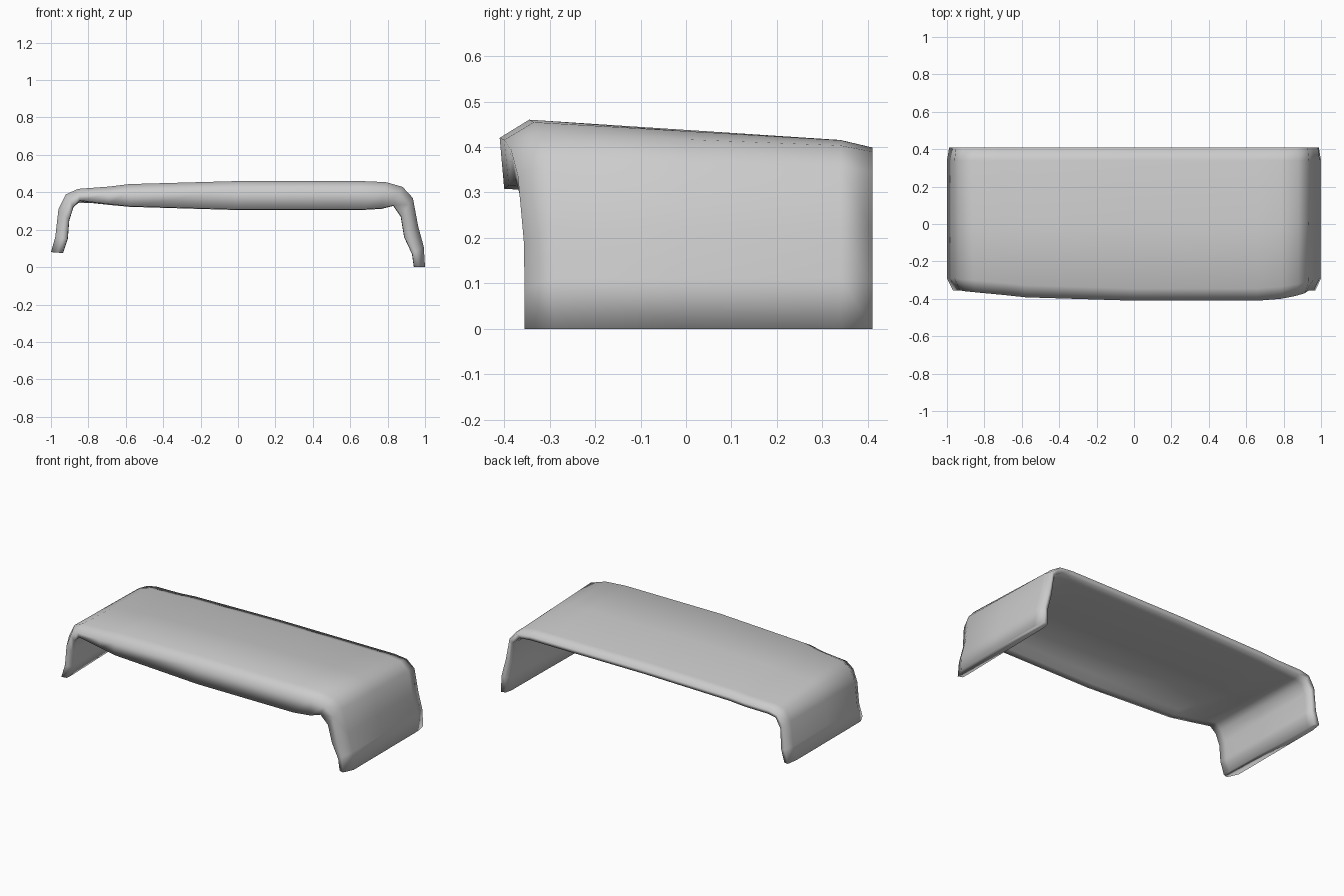
import bpy, bmesh
from mathutils import Vector

# Stations along the arch: outer x,z, inner x,z, front y, backward slope weight
STATIONS = [
    (-1.00, 0.08, -0.935, 0.075, -0.355, 0.0),
    (-0.977, 0.16, -0.91, 0.15, -0.355, 0.0),
    (-0.96, 0.31, -0.902, 0.25, -0.355, 0.0),
    (-0.92, 0.39, -0.88, 0.32, -0.36, 0.3),
    (-0.855, 0.42, -0.845, 0.355, -0.365, 0.6),
    (-0.69, 0.432, -0.69, 0.335, -0.38, 0.8),
    (-0.58, 0.445, -0.58, 0.323, -0.392, 0.9),
    (0.00, 0.46, 0.00, 0.305, -0.41, 1.0),
    (0.66, 0.46, 0.66, 0.305, -0.41, 1.0),
    (0.79, 0.455, 0.77, 0.312, -0.40, 0.9),
    (0.88, 0.43, 0.83, 0.328, -0.385, 0.6),
    (0.935, 0.37, 0.87, 0.27, -0.37, 0.3),
    (0.963, 0.22, 0.888, 0.16, -0.357, 0.0),
    (0.993, 0.11, 0.93, 0.07, -0.355, 0.0),
    (1.00, 0.00, 0.94, 0.00, -0.355, 0.0),
]


def section(ox, oz, ix, iz, yf, w):
    """Closed cross-section: front lip, outer skin, back rim, inner skin."""
    out, inn = Vector((ox, 0, oz)), Vector((ix, 0, iz))
    t = (inn - out).length
    front = min(t, 0.10)        # slab is thicker at the front than the back
    back = min(t, 0.05)
    mid = (front + back) / 2
    pts = [(yf + 0.01, t * 0.98), (yf, min(0.04, t * 0.5)), (yf + 0.065, 0.0),
           (0.0, 0.0), (0.34, 0.0), (0.41, 0.012), (0.403, back * 0.8),
           (0.36, back), (0.0, mid), (yf + 0.08, front), (yf + 0.06, t)]
    ring = []
    for y, depth in pts:
        p = out.lerp(inn, depth / t)
        p.y = y
        p.z -= 0.045 * w * max(0, (y + 0.345) / 0.69)
        ring.append(p)
    return ring


# Arched cover slab lofted through the stations
bm = bmesh.new()
rings = [[bm.verts.new(p) for p in section(*s)] for s in STATIONS]
n = len(rings[0])
for a, b in zip(rings, rings[1:]):
    for i in range(n):
        j = (i + 1) % n
        bm.faces.new((a[i], a[j], b[j], b[i]))
# Leg bottoms
bm.faces.new(rings[0])
bm.faces.new(rings[-1][::-1])
bmesh.ops.recalc_face_normals(bm, faces=bm.faces)
mesh = bpy.data.meshes.new("arched_cover")
bm.to_mesh(mesh)
bm.free()
for poly in mesh.polygons:
    poly.use_smooth = True
cover = bpy.data.objects.new("arched_cover", mesh)
bpy.context.collection.objects.link(cover)
